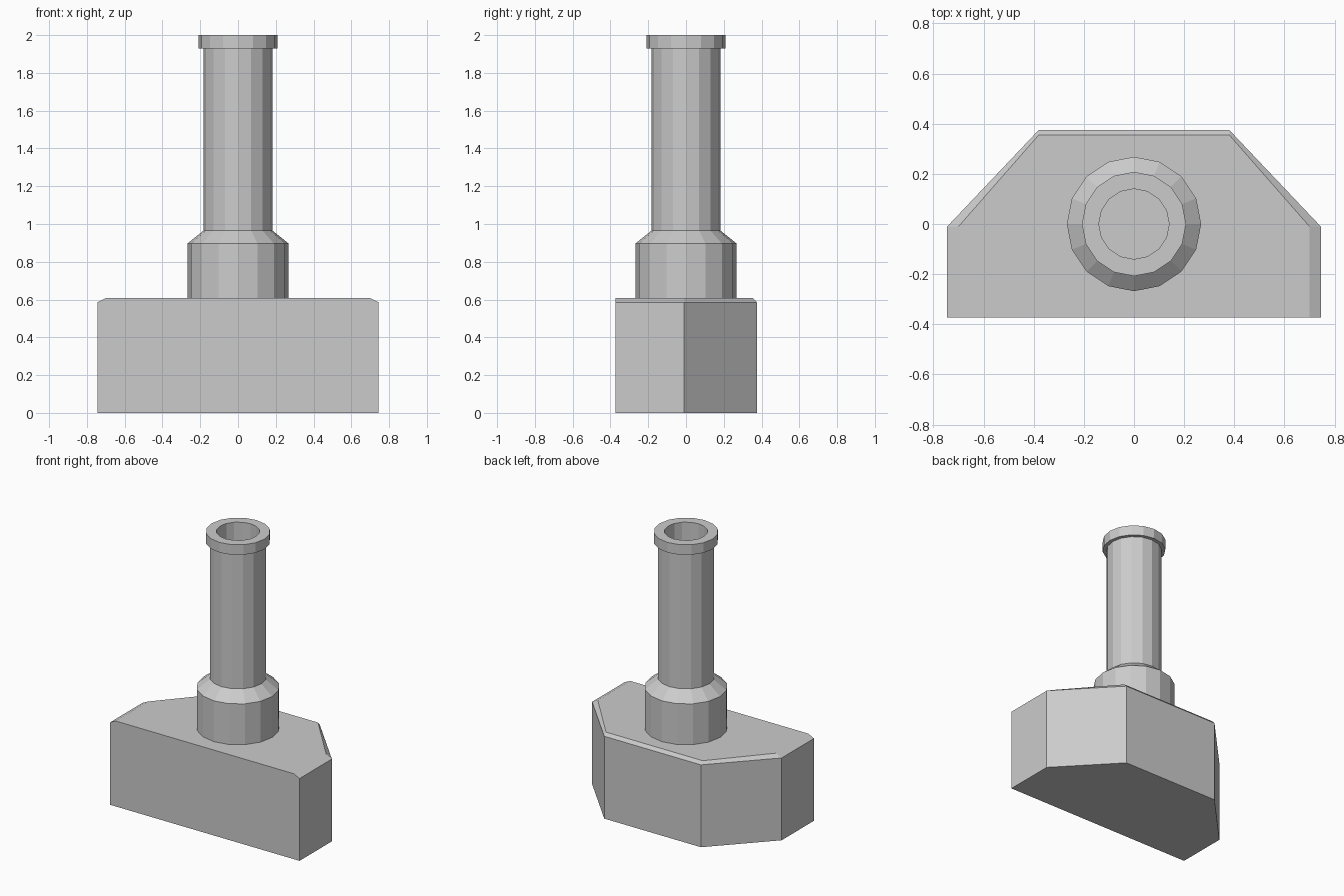
import bpy, bmesh, math

if "Cube" in bpy.data.objects:
    bpy.data.objects.remove(bpy.data.objects["Cube"])

SIDES = 16


def make_object(name, bm):
    bmesh.ops.recalc_face_normals(bm, faces=bm.faces)
    mesh = bpy.data.meshes.new(name)
    bm.to_mesh(mesh)
    bm.free()
    obj = bpy.data.objects.new(name, mesh)
    bpy.context.collection.objects.link(obj)
    return obj


def skin(bm, rings):
    """Join successive rings with quads and cap both ends."""
    loops = [[bm.verts.new(p) for p in ring] for ring in rings]
    n = len(loops[0])
    for a, b in zip(loops, loops[1:]):
        for i in range(n):
            j = (i + 1) % n
            bm.faces.new((a[i], a[j], b[j], b[i]))
    bm.faces.new(loops[0][::-1])
    bm.faces.new(loops[-1])


def lathe(name, profile):
    bm = bmesh.new()
    angles = [2 * math.pi * i / SIDES for i in range(SIDES)]
    skin(bm, [[(r * math.cos(a), r * math.sin(a), z) for a in angles]
              for r, z in profile])
    return make_object(name, bm)


def footprint(side, back, z):
    half = [(side, -0.373), (side, -0.01), (0.38, back)]
    return [(x, y, z) for x, y in half] + [(-x, y, z) for x, y in reversed(half)]


# Chimney base block: square front, angled back corners, sloped top edge
bm = bmesh.new()
skin(bm, [footprint(0.745, 0.375, 0), footprint(0.745, 0.375, 0.585),
          footprint(0.70, 0.355, 0.607)])
make_object("base_block", bm)

# Collar with tapered shoulder
lathe("collar", [(0.268, 0.6), (0.268, 0.897), (0.183, 0.965)])

# Hollow pipe with a rim at the top
lathe("pipe", [(0.183, 0.95), (0.183, 1.928), (0.208, 1.928), (0.208, 2.0),
               (0.14, 2.0), (0.14, 0.97)])
